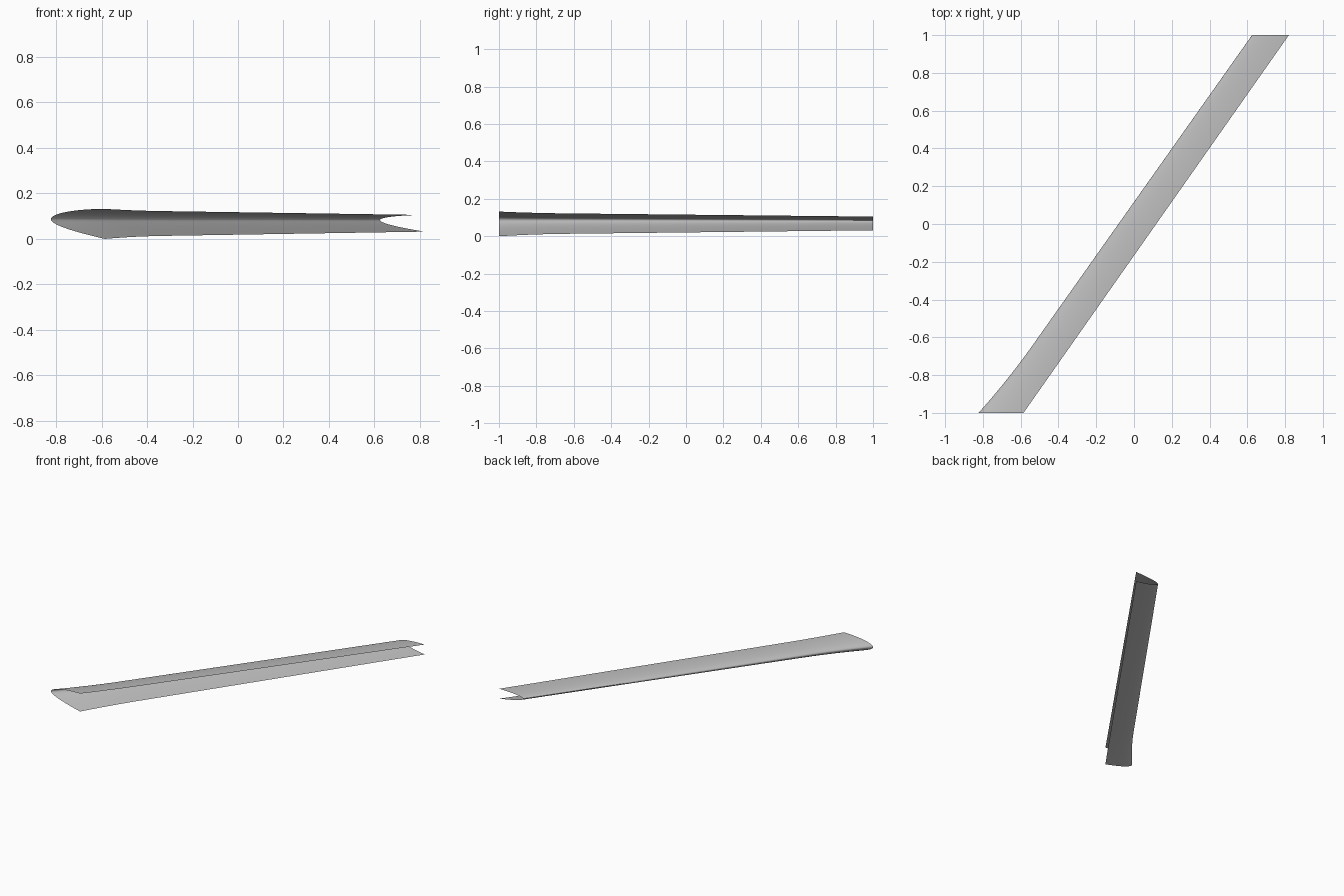
import bpy, bmesh, math

cube = bpy.data.objects.get("Cube")
if cube:
    bpy.data.objects.remove(cube, do_unlink=True)

# Single flat metal colour
metal = bpy.data.materials.new("light_grey_metal")
metal.use_nodes = True
grey = (0.5, 0.5, 0.5, 1.0)
metal.diffuse_color = grey
metal.node_tree.nodes["Principled BSDF"].inputs["Base Color"].default_value = grey

STATIONS = 40   # slices along the span
HALF = 16       # points from nose to each open edge


def lerp(a, b, t):
    return a + (b - a) * t


def section(y):
    """Open C-shaped section: upper edge, round nose, lower edge."""
    span = (y + 1) / 2
    flare = max(0.0, (-0.65 - y) / 0.35) ** 2
    nose_x = lerp(-0.79, 0.625, span) - 0.033 * flare
    edge_x = lerp(-0.585, 0.82, span)
    nose_z = lerp(0.087, 0.083, span)
    top_z = lerp(0.126, 0.105, span) + 0.006 * flare
    low_z = lerp(0.009, 0.032, span) - 0.009 * flare
    points = []
    for i in range(-HALF, HALF + 1):
        s = abs(i) / HALF
        t = s * s
        if i < 0:
            z = lerp(nose_z, top_z, math.sqrt(1 - (1 - t) ** 2))
        else:
            z = lerp(nose_z, low_z, 0.75 * s + 0.25 * t)
        points.append((lerp(nose_x, edge_x, t), y, z))
    return points


# Loft the swept leading edge skin through its sections, facing outward
bm = bmesh.new()
rows = [[bm.verts.new(p) for p in section(-1 + 2 * k / STATIONS)]
        for k in range(STATIONS + 1)]
for a, b in zip(rows, rows[1:]):
    for i in range(len(a) - 1):
        bm.faces.new((a[i], b[i], b[i + 1], a[i + 1]))

mesh = bpy.data.meshes.new("leading_edge_skin")
bm.to_mesh(mesh)
bm.free()
mesh.materials.append(metal)
skin = bpy.data.objects.new("leading_edge_skin", mesh)
bpy.context.collection.objects.link(skin)

bpy.context.view_layer.objects.active = skin
skin.select_set(True)
bpy.ops.object.shade_smooth_by_angle(angle=math.radians(40))
